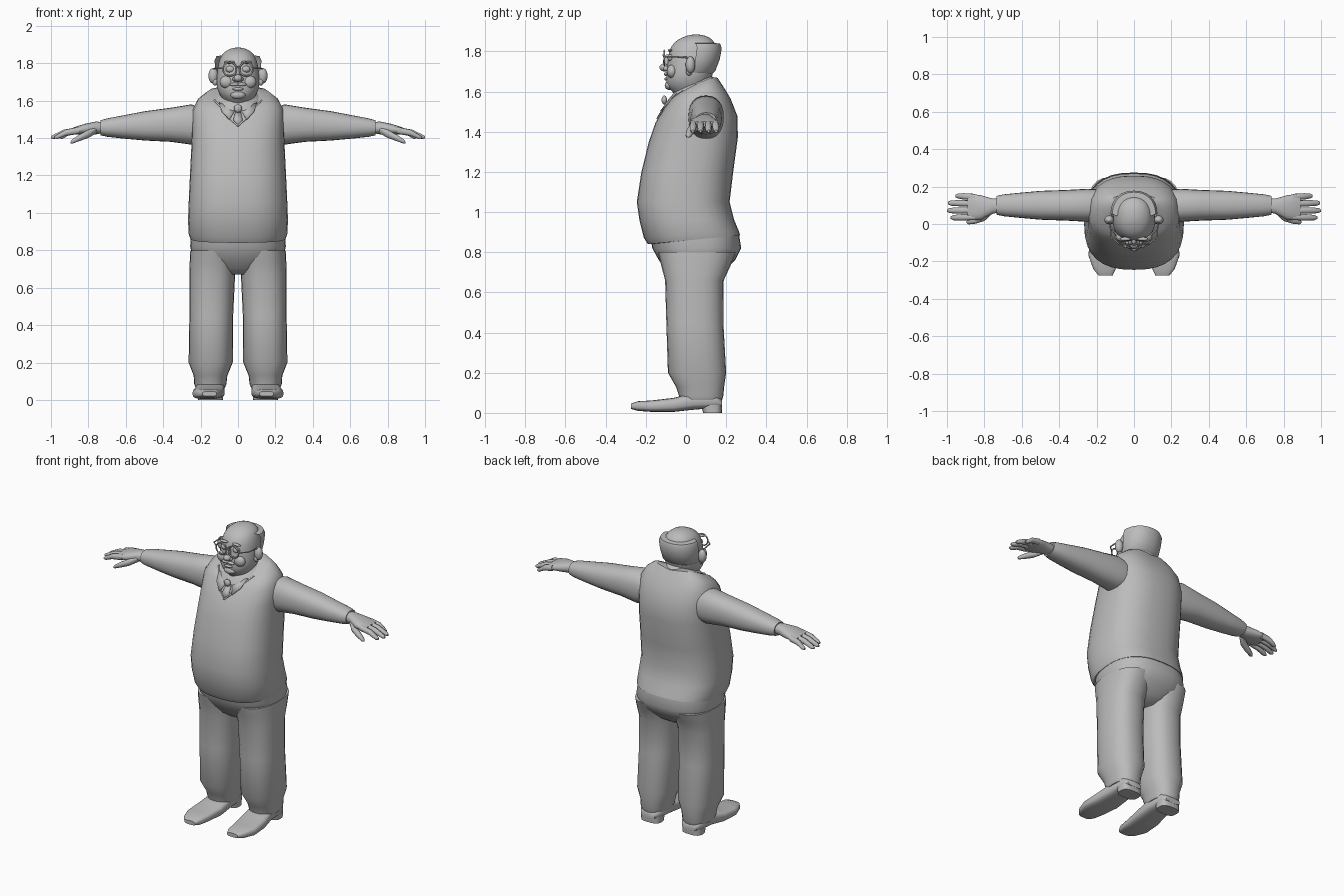
import bpy, bmesh, math
from mathutils import Vector, Matrix
from mathutils.bvhtree import BVHTree

if "Cube" in bpy.data.objects:
    bpy.data.objects.remove(bpy.data.objects["Cube"])

GREY = (0.5, 0.5, 0.5, 1)
clay = bpy.data.materials.new("plain grey")
clay.use_nodes = True
clay.diffuse_color = GREY
clay.node_tree.nodes["Principled BSDF"].inputs["Base Color"].default_value = GREY


def finish(name, bm, mirror=False, subdivide=0, angle=50):
    """Turn a bmesh into a smooth-shaded object with optional mirroring."""
    bmesh.ops.recalc_face_normals(bm, faces=bm.faces)
    mesh = bpy.data.meshes.new(name)
    bm.to_mesh(mesh)
    bm.free()
    mesh.materials.append(clay)
    obj = bpy.data.objects.new(name, mesh)
    bpy.context.collection.objects.link(obj)
    bpy.ops.object.select_all(action="DESELECT")
    obj.select_set(True)
    bpy.context.view_layer.objects.active = obj
    bpy.ops.object.shade_smooth_by_angle(angle=math.radians(angle))
    if mirror:
        mod = obj.modifiers.new("mirror", "MIRROR")
        mod.use_mirror_merge = False
    if subdivide:
        obj.modifiers.new("smooth", "SUBSURF").levels = subdivide
        obj.modifiers["smooth"].render_levels = subdivide
    return obj


def loft(name, axis, sections, power=2.3, segments=24, arc=360, **options):
    """Skin sections of (position, centre, half width, low, high, tilt, lift)."""
    bm = bmesh.new()
    closed = arc == 360
    count = segments if closed else segments + 1
    rings = []
    for section in sections:
        t, centre, half, low, high, tilt, lift = (tuple(section) + (0, 0))[:7]
        ring = []
        for i in range(count):
            a = math.radians(arc * i / segments)
            c, s = math.cos(a), math.sin(a)
            u = math.copysign(abs(c) ** (2 / power), c)
            v = math.copysign(abs(s) ** (2 / power), s)
            side = centre + half * u
            depth = (low + high) / 2 + (high - low) / 2 * v
            along = t + tilt * v + lift * abs(u)
            place = {"z": (side, depth, along), "x": (along, side, depth),
                     "y": (side, along, depth)}[axis]
            ring.append(bm.verts.new(place))
        rings.append(ring)
    for a, b in zip(rings, rings[1:]):
        for i in range(count if closed else segments):
            j = (i + 1) % count
            bm.faces.new((a[i], a[j], b[j], b[i]))
    if closed:
        bm.faces.new(rings[0])
        bm.faces.new(rings[-1])
    return finish(name, bm, **options)


def ball(name, place, size, mirror=False):
    bm = bmesh.new()
    matrix = Matrix.Translation(place) @ Matrix.Diagonal((*size, 1))
    bmesh.ops.create_uvsphere(bm, u_segments=16, v_segments=10, radius=1, matrix=matrix)
    return finish(name, bm, mirror)


def tube(name, points, radius, cyclic=False):
    curve = bpy.data.curves.new(name, "CURVE")
    curve.dimensions = "3D"
    curve.bevel_depth = radius
    curve.bevel_resolution = 2
    curve.use_fill_caps = True
    spline = curve.splines.new("POLY")
    spline.points.add(len(points) - 1)
    for knot, p in zip(spline.points, points):
        knot.co = (*p, 1)
    spline.use_cyclic_u = cyclic
    curve.materials.append(clay)
    bpy.context.collection.objects.link(bpy.data.objects.new(name, curve))


# Knitted vest over the round belly
vest = loft("vest", "z", [
    (.862, 0, .246, -.175, .255, .022), (.862, 0, .255, -.19, .27, .022),
    (.89, 0, .264, -.21, .262, .018), (.96, 0, .267, -.232, .24),
    (1.05, 0, .264, -.245, .217), (1.2, 0, .257, -.222, .235),
    (1.36, 0, .249, -.185, .258, .01), (1.46, 0, .246, -.152, .257, .015),
    (1.54, 0, .242, -.108, .222, .025, .015), (1.58, 0, .215, -.09, .185, .045, .02),
    (1.6, 0, .165, -.085, .16, .06, .03), (1.6, 0, .09, -.06, .13, .06, .03)],
    power=2.5, segments=32)
surface = BVHTree.FromPolygons([v.co for v in vest.data.vertices],
                               [p.vertices for p in vest.data.polygons])


def snap(x, y, z, gap=.004):
    """Place a point just off the vest."""
    place, normal, _, _ = surface.find_nearest(Vector((x, y, z)))
    return place + (normal if normal.y < .2 else -normal) * gap


def plate(name, corners, gap, mirror=False):
    bm = bmesh.new()
    bm.faces.new([bm.verts.new(snap(*p, gap)) for p in corners])
    obj = finish(name, bm, mirror)
    obj.modifiers.new("thickness", "SOLIDIFY").thickness = .009


# Trousers: seat and two legs
loft("trouser_seat", "z", [
    (.67, 0, .06, -.05, .14), (.7, 0, .15, -.09, .185), (.76, 0, .24, -.135, .245),
    (.82, 0, .256, -.168, .275), (.9, 0, .25, -.18, .262)], power=2.5, segments=32)
loft("trouser_legs", "z", [
    (.065, .148, .078, -.03, .18), (.085, .148, .086, -.035, .186),
    (.13, .147, .09, -.05, .19), (.2, .146, .118, -.09, .2),
    (.45, .143, .117, -.098, .186), (.66, .138, .122, -.104, .188),
    (.74, .133, .125, -.125, .225), (.8, .13, .125, -.14, .25)],
    power=2.4, mirror=True)

# Shoes with separate heels
loft("shoes", "y", [
    (.18, .147, .05, .03, .065), (.15, .147, .07, .025, .09),
    (.03, .147, .075, .015, .1), (-.06, .155, .083, .005, .075),
    (-.17, .165, .078, .005, .062), (-.24, .158, .06, .01, .058),
    (-.275, .152, .038, .02, .045)], power=3.2, mirror=True)
loft("shoe_heels", "z", [(0, .147, .066, .085, .178), (.04, .147, .068, .075, .18)],
     power=3, mirror=True)

# Sleeves, hands and fingers
loft("sleeves", "x", [
    (.19, .1, .085, 1.375, 1.56), (.25, .1, .088, 1.365, 1.58),
    (.36, .1, .082, 1.38, 1.562), (.5, .1, .077, 1.387, 1.543),
    (.61, .1, .067, 1.397, 1.522), (.7, .1, .058, 1.407, 1.505),
    (.735, .1, .05, 1.415, 1.495), (.73, .1, .036, 1.43, 1.48)], mirror=True)
loft("palms", "x", [
    (.71, .1, .034, 1.428, 1.485), (.76, .095, .042, 1.42, 1.488),
    (.82, .088, .066, 1.418, 1.476), (.87, .09, .07, 1.42, 1.46),
    (.89, .09, .062, 1.426, 1.452)], mirror=True)
fingers = {"little": (.145, .15, .955), "ring": (.11, .112, .995),
           "middle": (.073, .072, 1), "index": (.037, .034, .98)}
for label, (root, end, tip) in fingers.items():
    middle = (.86 + tip) / 2
    loft(label + "_fingers", "x", [
        (.85, root, .016, 1.422, 1.46), (middle, (root + end) / 2, .017, 1.412, 1.446),
        (tip - .015, end, .014, 1.395, 1.42), (tip, end, .006, 1.397, 1.41)],
        segments=10, mirror=True)
loft("thumbs", "x", [
    (.755, .075, .018, 1.425, 1.465), (.8, .04, .024, 1.4, 1.445),
    (.85, .02, .019, 1.382, 1.418), (.885, .012, .014, 1.37, 1.394),
    (.895, .01, .005, 1.372, 1.382)], segments=10, mirror=True)

# Head and neck
loft("head", "z", [
    (1.55, 0, .075, -.04, .11), (1.595, 0, .076, -.06, .11), (1.61, 0, .085, -.085, .112),
    (1.64, 0, .104, -.1, .118), (1.68, 0, .117, -.1, .132), (1.74, 0, .114, -.092, .15),
    (1.8, 0, .107, -.088, .155), (1.845, 0, .09, -.064, .146), (1.87, 0, .063, -.02, .12),
    (1.885, 0, .02, .025, .075)], power=2.15, subdivide=1)

# Hair around the sides and back, leaving the crown bald
loft("hair_fringe", "z", [
    (1.69, 0, .108, -.085, .132), (1.7, 0, .117, -.08, .145), (1.76, 0, .122, -.075, .168),
    (1.815, 0, .125, -.07, .178), (1.838, 0, .115, -.065, .17),
    (1.842, 0, .085, -.06, .14)], power=2.2, arc=180)

# Face details
ball("ears", (.132, .022, 1.733), (.026, .024, .042), mirror=True)
ball("ear_lobes", (.122, .015, 1.7), (.014, .016, .02), mirror=True)
ball("nose_tip", (0, -.108, 1.72), (.023, .024, .02))
ball("nose_bridge", (0, -.094, 1.75), (.013, .02, .035))
ball("nostrils", (.018, -.1, 1.715), (.012, .014, .012), mirror=True)
ball("eyes", (.042, -.076, 1.768), (.024, .016, .018), mirror=True)
ball("eyebrows", (.046, -.08, 1.805), (.03, .01, .008), mirror=True)
ball("cheeks", (.06, -.07, 1.7), (.038, .026, .034), mirror=True)
ball("moustache", (.02, -.1, 1.687), (.026, .01, .009), mirror=True)
ball("lower_lip", (0, -.098, 1.662), (.03, .01, .008))
ball("chin", (0, -.084, 1.63), (.04, .022, .022))

# Round spectacles
for side, label in ((1, "left"), (-1, "right")):
    rim = []
    for i in range(24):
        a = math.tau * i / 24
        rim.append((side * (.044 + .036 * math.cos(a)), -.108, 1.768 + .036 * math.sin(a)))
    tube(label + "_spectacle_rim", rim, .0045, cyclic=True)
    tube(label + "_spectacle_arm", [(side * .08, -.106, 1.772), (side * .122, -.07, 1.774),
                                    (side * .13, .025, 1.768)], .004)
    # Ribbed edge of the neckline
    tube(label + "_neckline", [snap(side * x, y, z, .002) for x, y, z in (
        (0, -.15, 1.47), (.04, -.14, 1.515), (.08, -.1, 1.56), (.125, -.02, 1.61))], .005)
tube("spectacle_bridge", [(-.01, -.11, 1.775), (0, -.114, 1.78), (.01, -.11, 1.775)], .004)

# Shirt collar and tie
loft("shirt_collar", "z", [
    (1.6, 0, .12, -.097, .155, .058, .015), (1.612, 0, .108, -.09, .145, .055, .015),
    (1.632, 0, .085, -.066, .125, .045, .01), (1.61, 0, .078, -.055, .115, .04, .01)],
    power=2.1)
plate("collar_points", [(.012, -.08, 1.565), (.045, -.15, 1.515), (.085, -.11, 1.55),
                        (.1, -.05, 1.6)], .012, mirror=True)
plate("tie_blade", [(-.014, -.1, 1.545), (.014, -.1, 1.545), (.025, -.14, 1.505),
                    (0, -.15, 1.475), (-.025, -.14, 1.505)], .008)
ball("tie_knot", (0, -.108, 1.558), (.021, .014, .022))
